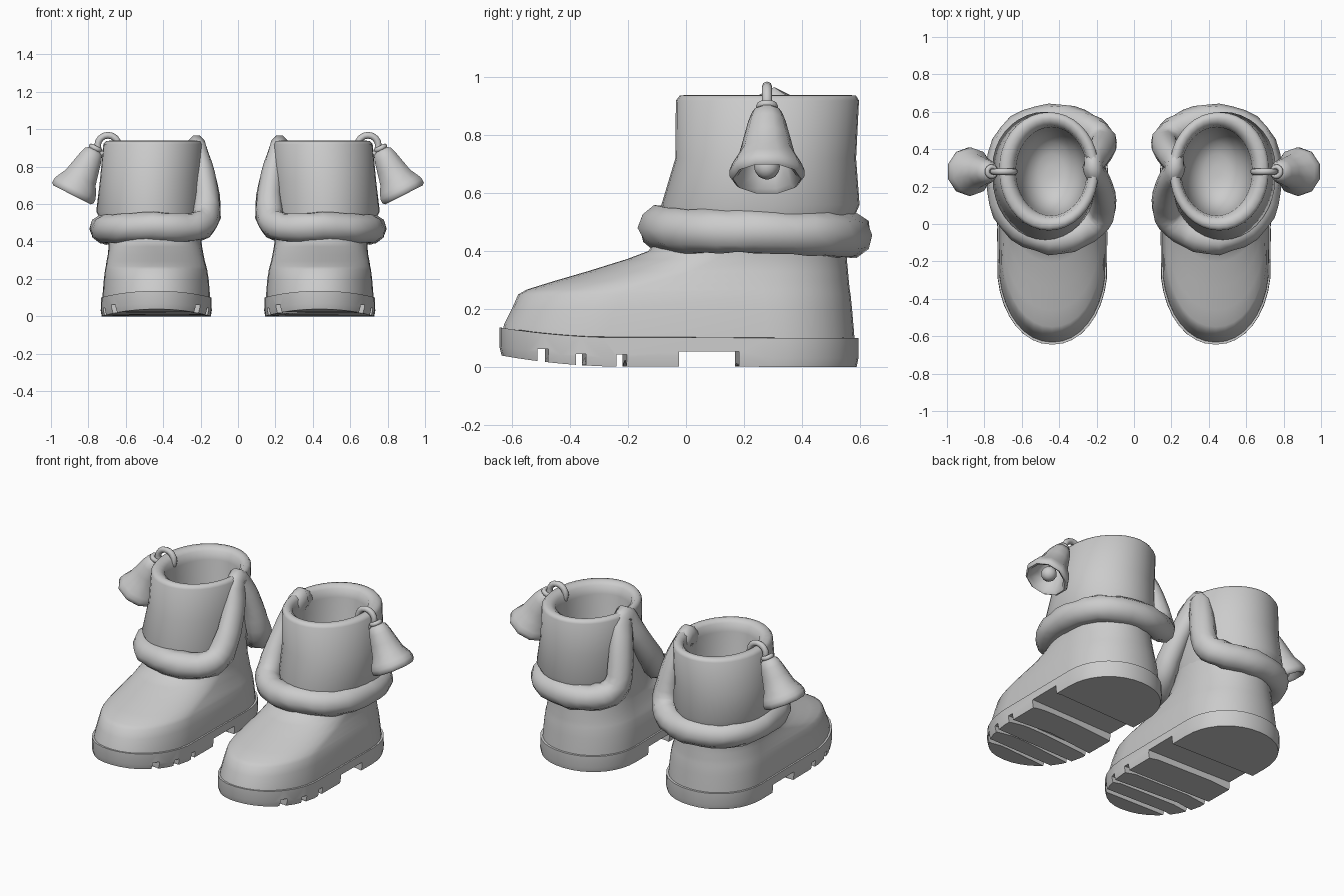
import bpy, bmesh, math, random
from mathutils import Vector, Matrix

cube = bpy.data.objects.get("Cube")
if cube:
    bpy.data.objects.remove(cube, do_unlink=True)
random.seed(4)

grey = bpy.data.materials.new("plain grey")
grey.use_nodes = True
COLOUR = (0.6, 0.6, 0.6, 1)
grey.diffuse_color = COLOUR
grey.node_tree.nodes["Principled BSDF"].inputs["Base Color"].default_value = COLOUR


def add_object(name, bm):
    mesh = bpy.data.meshes.new(name)
    bm.to_mesh(mesh)
    mesh.materials.append(grey)
    ob = bpy.data.objects.new(name, mesh)
    bpy.context.collection.objects.link(ob)
    return ob


def make_pair(name, bm, angle=40, cutter=None):
    """Make a part for the left boot and its mirror image for the right boot."""
    bmesh.ops.recalc_face_normals(bm, faces=bm.faces)
    for side in ("left", "right"):
        if side == "right":
            for b in (bm, cutter):
                if b:
                    bmesh.ops.scale(b, vec=(-1, 1, 1), verts=b.verts)
                    bmesh.ops.reverse_faces(b, faces=b.faces)
        ob = add_object(f"{side}_{name}", bm)
        for other in bpy.context.selected_objects:
            other.select_set(False)
        ob.select_set(True)
        bpy.context.view_layer.objects.active = ob
        if cutter:
            tool = add_object("cutter", cutter)
            tool.hide_render = True
            cut = ob.modifiers.new("tread", 'BOOLEAN')
            cut.object, cut.solver = tool, 'EXACT'
            bpy.ops.object.modifier_apply(modifier=cut.name)
            bpy.data.objects.remove(tool, do_unlink=True)
        bpy.ops.object.shade_smooth_by_angle(angle=math.radians(angle))
    bm.free()


def bridge(bm, rings, closed=False, cap_end=True):
    """Skin a list of vertex rings with quads, capping the ends."""
    count = len(rings[0])
    pairs = list(zip(rings, rings[1:]))
    if closed:
        pairs.append((rings[-1], rings[0]))
    for a, b in pairs:
        for i in range(count):
            j = (i + 1) % count
            bm.faces.new((a[i], a[j], b[j], b[i]))
    if not closed:
        bm.faces.new(rings[0])
        if cap_end:
            bm.faces.new(rings[-1])


def oval(bm, z, front, back, cx, half, power=2.0, count=36):
    """Ring with a long rounded toe, a short rounded heel and straight sides between."""
    toe = min(0.44, (back - front) / 2)
    heel = min(0.3, (back - front) / 2)
    ring = []
    for i in range(count):
        a = math.tau * i / count
        c, s = math.cos(a), math.sin(a)
        x = cx + half * math.copysign(abs(c) ** (2 / power), c)
        bulge = abs(s) ** (2 / power)
        y = back - heel + heel * bulge if i <= count // 2 else front + toe - toe * bulge
        ring.append(bm.verts.new((x, y, z(y) if callable(z) else z)))
    return ring


def spline(points, steps):
    """Closed smooth path through the points."""
    n, path = len(points), []
    for i in range(n):
        p0, p1, p2, p3 = (Vector(points[(i + k) % n]) for k in (-1, 0, 1, 2))
        for k in range(steps):
            t = k / steps
            path.append(0.5 * (2 * p1 + (p2 - p0) * t + (2 * p0 - 5 * p1 + 4 * p2 - p3) * t ** 2
                               + (3 * p1 - p0 - 3 * p2 + p3) * t ** 3))
    return path


def lathe(bm, profile, matrix, count=10, closed=False):
    """Spin (radius, height) pairs round the local z axis."""
    rings = [[bm.verts.new(matrix @ Vector((r * math.cos(math.tau * i / count),
                                            r * math.sin(math.tau * i / count), h)))
              for i in range(count)] for r, h in profile]
    bridge(bm, rings, closed)


def torus(bm, matrix, major, minor):
    profile = [(major + minor * math.cos(math.tau * i / 8), minor * math.sin(math.tau * i / 8))
               for i in range(8)]
    lathe(bm, profile, matrix, 16, closed=True)


# Sole with a raised toe, slightly skewed cross grooves and an arch gap
def toe_lift(y):
    return 0.04 * (max(0, -0.2 - y) / 0.445) ** 2


bm = bmesh.new()
bridge(bm, [oval(bm, toe_lift, -0.637, 0.59, 0.437, 0.292, 2.1),
            oval(bm, lambda y: 0.03 + toe_lift(y), -0.645, 0.596, 0.437, 0.297, 2.1),
            oval(bm, lambda y: 0.1 + 0.9 * toe_lift(y), -0.645, 0.596, 0.437, 0.295, 2.1)])
cutter = bmesh.new()
for y, width, top in ((-0.5, 0.036, 0.062), (-0.37, 0.034, 0.044), (-0.23, 0.036, 0.042), (0.072, 0.208, 0.052)):
    bmesh.ops.create_cube(cutter, size=1, matrix=Matrix.Translation((0.44, y, top - 0.1))
                          @ Matrix.Rotation(0.025, 4, 'Z') @ Matrix.Diagonal((1, width, 0.2, 1)))
make_pair("sole", bm, 35, cutter)
cutter.free()

# Foot and ankle, open at the top
bm = bmesh.new()
sections = [(lambda y: 0.08 + 0.9 * toe_lift(y), -0.637, 0.584, 0.437, 0.288, 2.1),
            (lambda y: 0.13 + 0.5 * toe_lift(y), -0.628, 0.58, 0.437, 0.286, 2.1),
            (0.2, -0.602, 0.574, 0.437, 0.28, 2.1), (0.25, -0.58, 0.569, 0.438, 0.273, 2.1),
            (0.267, -0.55, 0.566, 0.438, 0.269, 2.1), (0.295, -0.46, 0.563, 0.44, 0.263, 2.1),
            (0.33, -0.34, 0.56, 0.44, 0.256, 2.1), (0.372, -0.205, 0.556, 0.442, 0.25, 2.1),
            (0.4, -0.13, 0.555, 0.445, 0.25, 2.1), (0.48, -0.07, 0.555, 0.45, 0.25, 2.1),
            (0.56, -0.05, 0.56, 0.455, 0.25, 2.1)]
bridge(bm, [oval(bm, *s) for s in sections], cap_end=False)
make_pair("foot", bm, 45)

# Folded shaft with a hollow, bowl-bottomed opening
bm = bmesh.new()
sections = [(0.42, -0.05, 0.54, 0.455, 0.235), (0.56, -0.085, 0.6, 0.475, 0.283),
            (0.72, -0.037, 0.588, 0.464, 0.275), (0.92, -0.035, 0.598, 0.455, 0.265),
            (0.937, -0.022, 0.588, 0.453, 0.253), (0.94, 0.005, 0.56, 0.448, 0.225),
            (0.92, 0.033, 0.53, 0.444, 0.2), (0.87, 0.045, 0.518, 0.442, 0.19),
            (0.7, 0.055, 0.508, 0.442, 0.18), (0.6, 0.085, 0.48, 0.442, 0.155),
            (0.54, 0.13, 0.435, 0.442, 0.115), (0.512, 0.19, 0.375, 0.442, 0.07),
            (0.505, 0.25, 0.315, 0.442, 0.025)]
bridge(bm, [oval(bm, *s) for s in sections])
make_pair("shaft", bm, 60)

# Lumpy trim: round the cuff, then up both sides of the inner slit
bm = bmesh.new()
path = spline([(0.222, 0.305, 0.9), (0.182, 0.22, 0.76), (0.168, 0.08, 0.54), (0.25, -0.03, 0.475),
               (0.45, -0.085, 0.48), (0.65, 0.02, 0.468), (0.715, 0.24, 0.468), (0.655, 0.47, 0.458),
               (0.45, 0.567, 0.455), (0.25, 0.515, 0.468), (0.168, 0.44, 0.54), (0.182, 0.38, 0.76)], 4)
rings = []
for i, p in enumerate(path):
    tangent = (path[(i + 1) % len(path)] - path[i - 1]).normalized()
    outward = Vector((p.x - 0.445, p.y - 0.26, 0))
    outward = (outward - tangent * outward.dot(tangent)).normalized()
    up = tangent.cross(outward)
    low = min(1, max(0, (0.85 - p.z) / 0.35))
    thick, wide = 0.053 + 0.025 * low, 0.07 + 0.008 * low
    rings.append([bm.verts.new(p + (outward * math.cos(a) * thick + up * math.sin(a) * wide)
                               * random.uniform(1 - 0.07 * low, 1 + 0.07 * low))
                  for a in (math.tau * k / 10 for k in range(10))])
bridge(bm, rings, closed=True)
make_pair("fur_trim", bm, 60)

# Bell tilted outward, with its mouth at the end of the axis
axis = Vector((0.45, 0, -0.89)).normalized()
tilt = Matrix.Translation((0.765, 0.28, 0.893)) @ axis.to_track_quat('Z', 'Y').to_matrix().to_4x4()
bm = bmesh.new()
lathe(bm, [(0.03, 0), (0.052, 0.015), (0.065, 0.05), (0.08, 0.11), (0.095, 0.17), (0.121, 0.215),
           (0.13, 0.24), (0.13, 0.262), (0.118, 0.273), (0.102, 0.262), (0.085, 0.2), (0.06, 0.09),
           (0.02, 0.07)], tilt)
make_pair("bell", bm, 50)

bm = bmesh.new()
bmesh.ops.create_uvsphere(bm, u_segments=12, v_segments=8, radius=0.045,
                          matrix=tilt @ Matrix.Translation((0, 0, 0.225)))
make_pair("bell_clapper", bm, 60)

# Neck collar and hanging loop
bm = bmesh.new()
torus(bm, tilt @ Matrix.Translation((0, 0, -0.006)), 0.025, 0.014)
make_pair("bell_collar", bm, 60)
bm = bmesh.new()
torus(bm, Matrix.Translation((0.695, 0.28, 0.912)) @ Matrix.Rotation(math.pi / 2, 4, 'X'), 0.056, 0.018)
make_pair("bell_loop", bm, 60)
